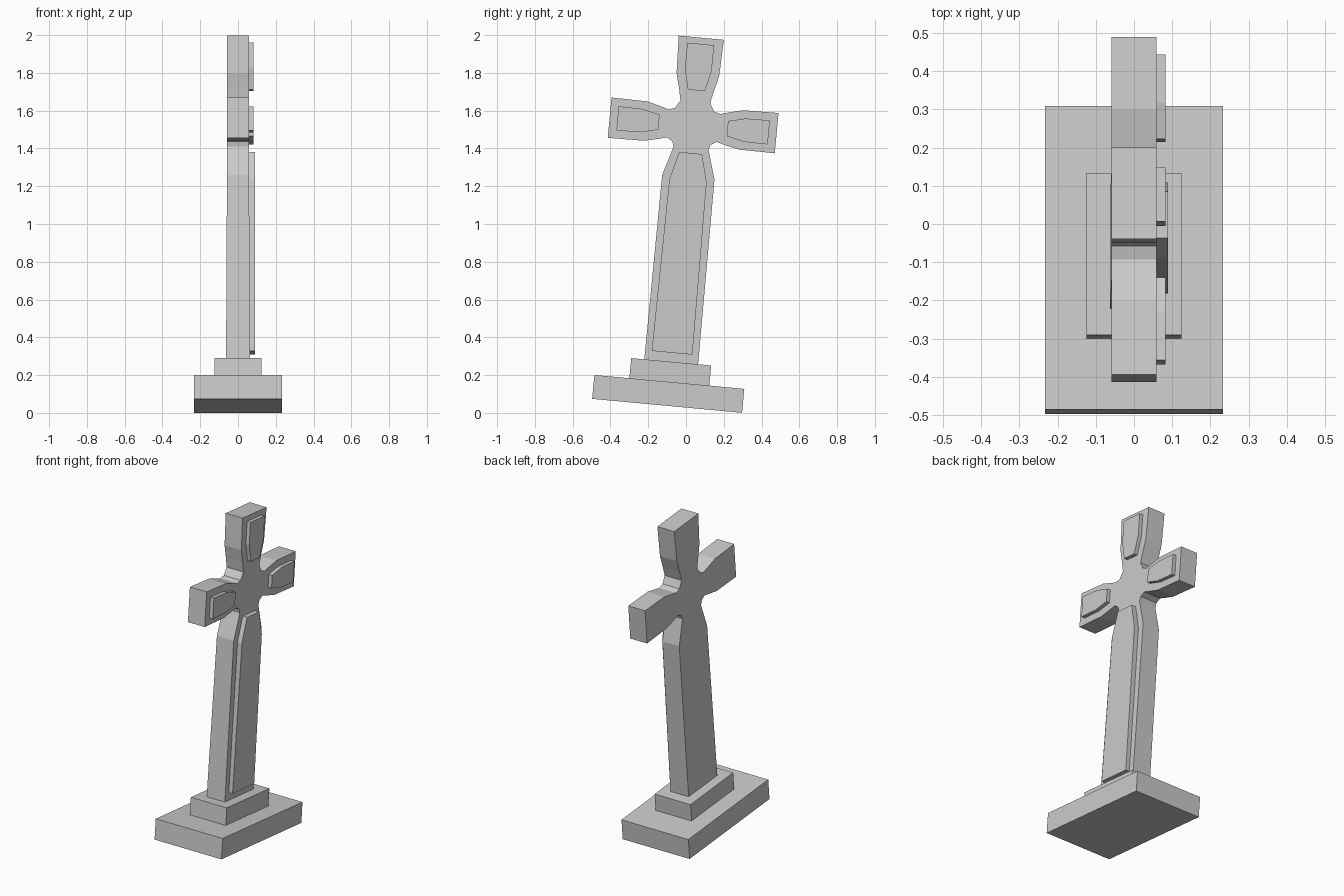
import bpy, bmesh
from math import atan2
from mathutils import Matrix

if "Cube" in bpy.data.objects:
    bpy.data.objects.remove(bpy.data.objects["Cube"])

LEAN = Matrix.Rotation(-atan2(0.0924, 0.9957), 4, 'X')   # whole monument leans toward +y
AXIS = -0.103                                             # centre line before leaning
ARM_Z = 1.519                                             # height of the cross arms


def prism(name, outline, x0, x1, taper=None):
    """Extrude a (width, height) outline along x, then lean it.
    taper = (height, factor): the part below height widens in x toward its foot."""
    bm = bmesh.new()
    face = bm.faces.new([bm.verts.new((x0, AXIS + a, b)) for a, b in outline])
    ext = bmesh.ops.extrude_face_region(bm, geom=[face])
    for v in ext['geom']:
        if isinstance(v, bmesh.types.BMVert):
            v.co.x = x1
    if taper:
        h, factor = taper
        bmesh.ops.bisect_plane(bm, geom=bm.verts[:] + bm.edges[:] + bm.faces[:],
                               plane_co=(0, 0, h), plane_no=(0, 0, 1), dist=1e-5)
        for v in bm.verts:
            if v.co.z < h - 0.1:
                v.co.x *= factor
    bmesh.ops.recalc_face_normals(bm, faces=bm.faces)
    bm.transform(LEAN)
    mesh = bpy.data.meshes.new(name)
    bm.to_mesh(mesh)
    bm.free()
    obj = bpy.data.objects.new(name, mesh)
    bpy.context.collection.objects.link(obj)
    return obj


def mirrored(half):
    """Complete a right-hand half outline (listed bottom to top)."""
    return half + [(-a, b) for a, b in reversed(half)]


def block(name, half_w, z0, z1, half_d):
    prism(name, mirrored([(half_w, z0), (half_w, z1)]), -half_d, half_d)


# Stepped base
block("base_slab", 0.3985, 0.028, 0.155, 0.2325)
block("base_step", 0.2125, 0.155, 0.262, 0.125)

# Cross with flared arms and scooped inner corners
cross_half = [(0.143, 0.262), (0.139, 1.243), (0.093, 1.397), (0.101, 1.424),
              (0.132, 1.443), (0.165, 1.434), (0.252, 1.414), (0.444, 1.412),
              (0.444, 1.626), (0.252, 1.623), (0.165, 1.600), (0.138, 1.592),
              (0.104, 1.602), (0.079, 1.645), (0.092, 1.705), (0.113, 1.788),
              (0.120, 1.985)]
prism("cross", mirrored(cross_half), -0.0585, 0.0585, taper=(1.243, 1.08))

# Raised panels on the +x face
prism("shaft_panel", mirrored([(0.108, 0.310), (0.099, 1.225), (0.061, 1.372)]), 0.05, 0.089)
prism("top_panel", mirrored([(0.045, 1.705), (0.071, 1.814), (0.071, 1.952)]), 0.05, 0.082)
arm = [(0.182, 0.040), (0.274, 0.062), (0.402, 0.064)]
arm = arm + [(a, -b) for a, b in reversed(arm)]
for side, s in (("left", -1), ("right", 1)):
    prism(f"{side}_arm_panel", [(s * a, ARM_Z + b) for a, b in arm], 0.05, 0.082)
